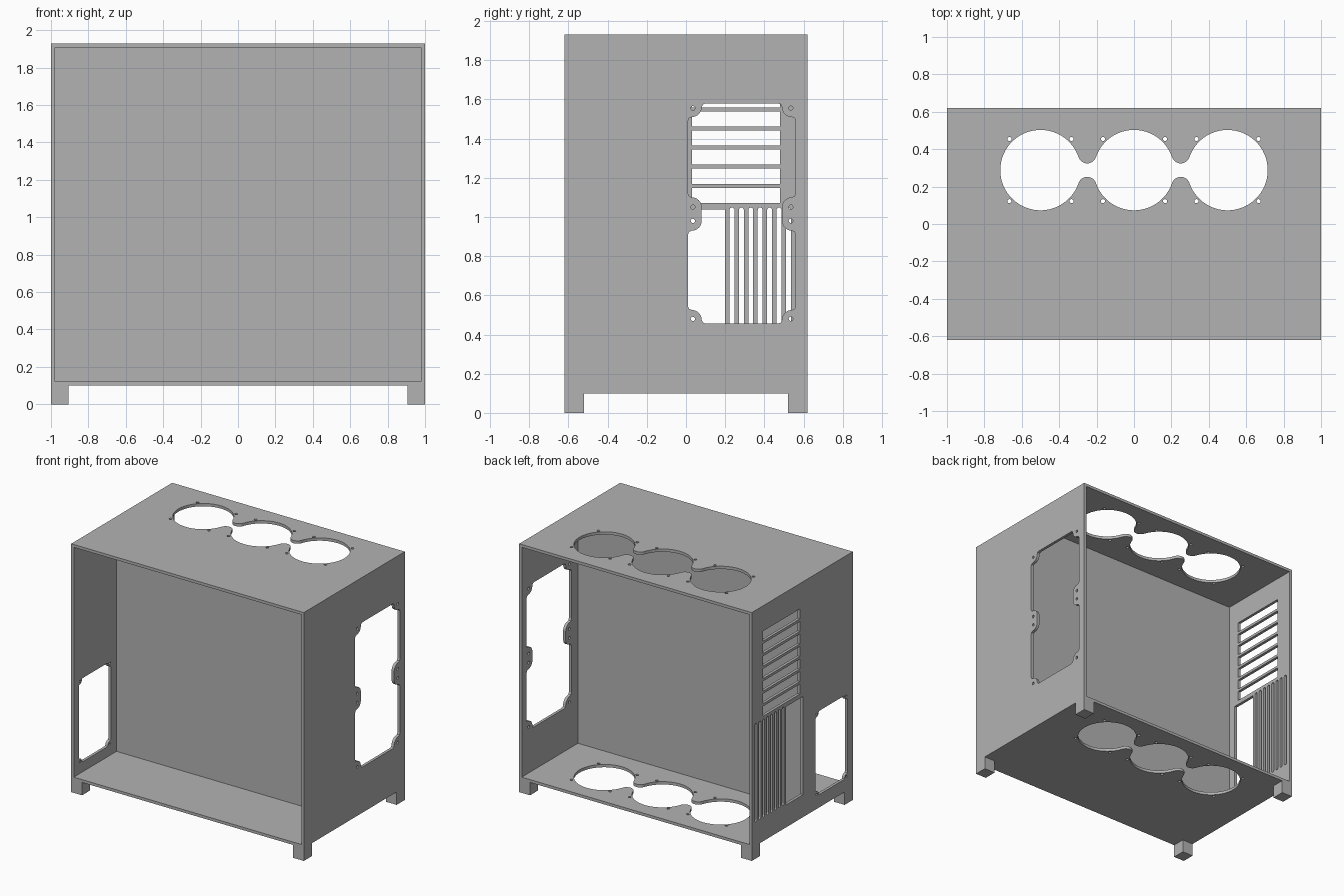
import bpy
from math import sin, cos, pi, atan2, hypot
from mathutils import Matrix

if "Cube" in bpy.data.objects:
    bpy.data.objects.remove(bpy.data.objects["Cube"], do_unlink=True)

GREY = (0.45, 0.45, 0.45, 1.0)
mat = bpy.data.materials.new("grey_metal")
mat.use_nodes = True
mat.diffuse_color = GREY
mat.node_tree.nodes["Principled BSDF"].inputs["Base Color"].default_value = GREY

W, D, BASE, TOP, T = 1.0, 0.62, 0.1, 1.93, 0.022


# ---- outline helpers ----
def arc(cx, cy, r, a0, a1, n):
    return [(cx + r * cos(a0 + (a1 - a0) * i / n), cy + r * sin(a0 + (a1 - a0) * i / n))
            for i in range(n + 1)]


def rect(x0, x1, y0, y1):
    return [(x0, y0), (x1, y0), (x1, y1), (x0, y1)]


def screw(x, y, r=0.011):
    return arc(x, y, r, 0, 2 * pi, 12)[:-1]


def slot(x0, x1, y0, y1):
    r, cx = (x1 - x0) / 2, (x0 + x1) / 2
    return arc(cx, y1 - r, r, 0, pi, 8) + arc(cx, y0 + r, r, pi, 2 * pi, 8)


def tab(x, y, sx, sy, s=1.0, whole=True):
    """Rounded screw tab reaching in from a corner, side edge to end edge."""
    pts = [(0, .09), (.006, .076)] + arc(.02, .02, .05, pi / 2, 0, 8)
    if whole:
        pts += [(.076, .006), (.09, 0)]
    return [(x + sx * s * u, y + sy * s * v) for u, v in pts]


def fan_row(cy, r=0.215, pitch=0.5):
    """Three fan circles joined by necks between rounded tips."""
    dy = 0.085
    a, tip = atan2(dy, pitch / 2), hypot(pitch / 2, dy) - r
    upper = arc(-pitch, 0, r, pi, a, 28)
    upper += arc(-pitch / 2, dy, tip, pi + a, 2 * pi - a, 12)[1:-1]
    upper += arc(0, 0, r, pi - a, a, 24)
    upper += arc(pitch / 2, dy, tip, pi + a, 2 * pi - a, 12)[1:-1]
    upper += arc(pitch, 0, r, pi - a, 0, 28)
    lower = [(x, -y) for x, y in reversed(upper)][1:-1]
    return [(x, y + cy) for x, y in upper + lower]


# ---- object helpers ----
def finish(obj):
    obj.data.materials.clear()
    obj.data.materials.append(mat)
    return obj


def plate(name, outlines, thickness, matrix):
    """Flat sheet: first outline is the edge, the rest are holes."""
    cu = bpy.data.curves.new(name, 'CURVE')
    cu.dimensions = '2D'
    cu.fill_mode = 'BOTH'
    cu.extrude = thickness / 2
    for pts in outlines:
        sp = cu.splines.new('POLY')
        sp.points.add(len(pts) - 1)
        for p, (x, y) in zip(sp.points, pts):
            p.co = (x, y, 0, 1)
        sp.use_cyclic_u = True
        sp.use_smooth = False
    temp = bpy.data.objects.new(name + "_outline", cu)
    bpy.context.collection.objects.link(temp)
    bpy.context.view_layer.update()
    graph = bpy.context.evaluated_depsgraph_get()
    me = bpy.data.meshes.new_from_object(temp.evaluated_get(graph))
    bpy.data.objects.remove(temp, do_unlink=True)
    bpy.data.curves.remove(cu)
    me.name = name
    for f in me.polygons:
        f.use_smooth = False
    obj = bpy.data.objects.new(name, me)
    obj.matrix_world = matrix
    bpy.context.collection.objects.link(obj)
    return finish(obj)


def box(name, x0, x1, y0, y1, z0, z1):
    bpy.ops.mesh.primitive_cube_add(size=1, location=((x0 + x1) / 2, (y0 + y1) / 2, (z0 + z1) / 2))
    obj = bpy.context.object
    obj.name = name
    obj.scale = (x1 - x0, y1 - y0, z1 - z0)
    return finish(obj)


def side_matrix(x):
    # local x -> world y, local y -> world z, local z -> world x
    return Matrix(((0, 0, 1, x), (1, 0, 0, 0), (0, 1, 0, 0), (0, 0, 0, 1)))


# ---- top and floor, each with a row of three fan openings ----
FAN_Y = 0.288
deck = [rect(-W, W, -D, D), fan_row(FAN_Y)]
for cx in (-0.5, 0, 0.5):
    for sx in (-1, 1):
        for sy in (-1, 1):
            deck.append(screw(cx + sx * 0.166, FAN_Y + sy * 0.166))
plate("top_panel", deck, T, Matrix.Translation((0, 0, TOP - T / 2)))
plate("floor_panel", deck, T, Matrix.Translation((0, 0, BASE + T / 2)))

side_edge = rect(-D, D, BASE + T, TOP - T)

# ---- left side with the tall double fan opening ----
y0, y1, z0, z1 = 0.01, 0.56, 0.455, 1.58
mid_hi, mid_lo = 1.03, 1.0
tall = tab(y0, z1, 1, -1)
tall += tab(y1, z1, -1, -1)[::-1]
tall += tab(y1, mid_hi, -1, 1, whole=False)
tall += tab(y1, mid_lo, -1, -1, whole=False)[::-1]
tall += tab(y1, z0, -1, 1)
tall += tab(y0, z0, 1, 1)[::-1]
tall += tab(y0, mid_lo, 1, -1, whole=False)
tall += tab(y0, mid_hi, 1, 1, whole=False)[::-1]
left = [side_edge, tall]
for y in (y0 + .025, y1 - .025):
    for z in (z0 + .025, mid_lo - .02, mid_hi + .02, z1 - .025):
        left.append(screw(y, z))
plate("left_side_panel", left, T, side_matrix(W - T / 2))

# ---- right side with card slots, vent slots, port window and front vent ----
right = [side_edge]
for i in range(7):
    z = 1.072 + i * 0.0973
    right.append(rect(0.03, 0.48, z, z + 0.077))
for i in range(8):
    y = 0.222 + i * 0.048
    right.append(slot(y, y + 0.025, 0.285, 1.048))
right.append(rect(-0.01, 0.2, 0.275, 1.038))
y0, y1, z0, z1, s = -0.555, -0.165, 0.2, 0.85, 0.5
right.append(tab(y0, z1, 1, -1, s) + tab(y1, z1, -1, -1, s)[::-1]
             + tab(y1, z0, -1, 1, s) + tab(y0, z0, 1, 1, s)[::-1])
for y in (y0 + .012, y1 - .012):
    for z in (z0 + .012, z1 - .012):
        right.append(screw(y, z, 0.008))
plate("right_side_panel", right, T, side_matrix(-W + T / 2))

# ---- inner dividing wall and feet ----
box("dividing_wall", -W + T, W - T, -0.095, -0.07, BASE + T, TOP - T)
for sx, side in ((1, "left"), (-1, "right")):
    for sy, end in ((-1, "front"), (1, "back")):
        xs, ys = sorted((sx * 0.907, sx * W)), sorted((sy * 0.52, sy * D))
        box(f"{end}_{side}_foot", *xs, *ys, 0, BASE)
